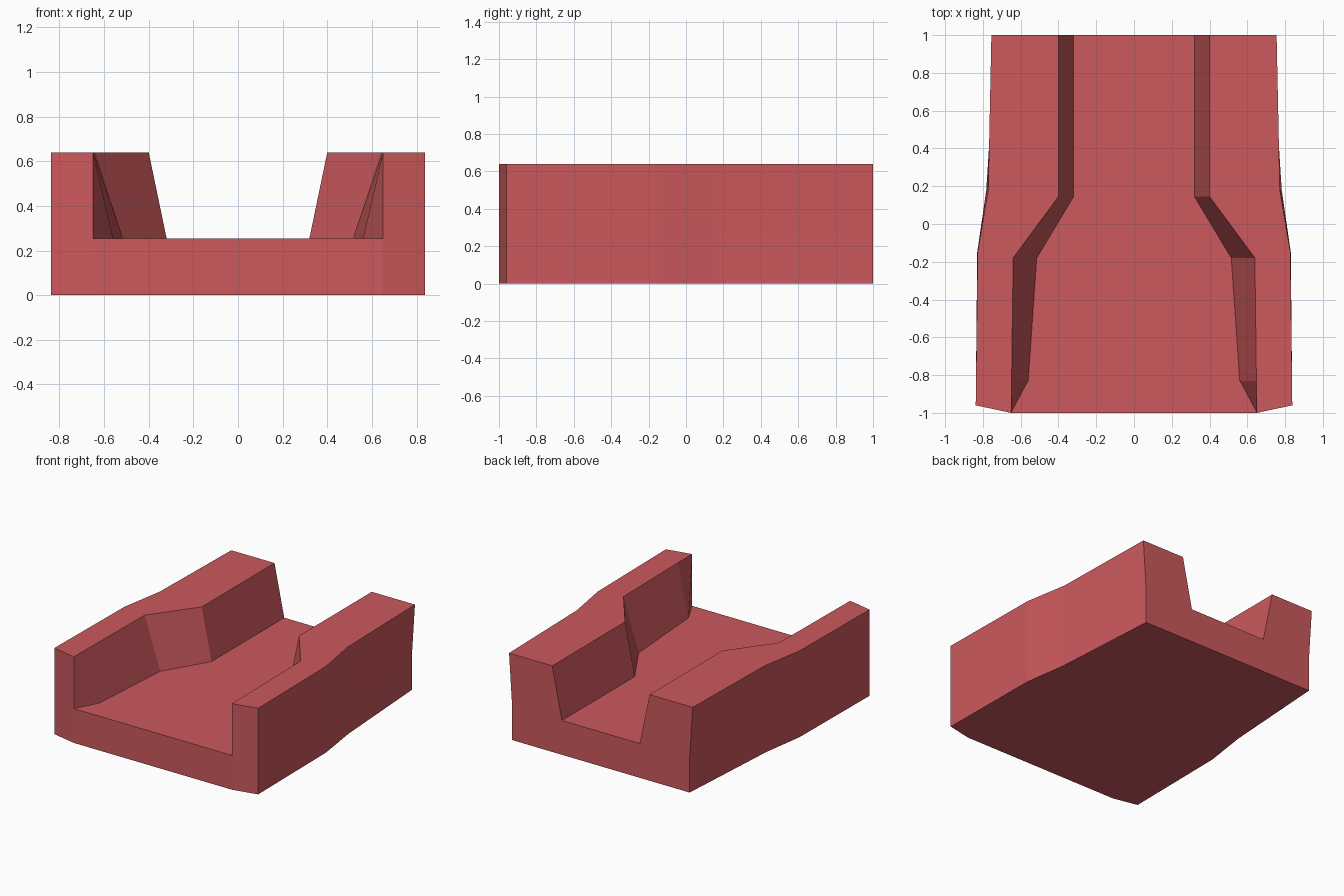
import bpy, bmesh

if "Cube" in bpy.data.objects:
    bpy.data.objects.remove(bpy.data.objects["Cube"])

FLOOR, TOP = 0.255, 0.64

# Right-half plan outlines, listed from back to front
outer_low = [(0.73, 1), (0.782, 0.18), (0.83, -0.15), (0.838, -0.96), (0.65, -1)]
outer_top = [(0.755, 1), (0.772, 0.18), (0.828, -0.15), (0.838, -0.96), (0.65, -1)]
inner_low = [(0.32, 1), (0.32, 0.145), (0.515, -0.18), (0.56, -0.83), (0.65, -1)]
inner_top = [(0.40, 1), (0.40, 0.145), (0.64, -0.18), (0.648, -0.83), (0.65, -1)]

bm = bmesh.new()


def row(points, z):
    return [bm.verts.new((x, y, z)) for x, y in points]


def strip(a, b):
    for i in range(len(a) - 1):
        bm.faces.new((a[i], a[i + 1], b[i + 1], b[i]))


base = row(outer_low, 0)
shelf = row(outer_low, FLOOR)
rim = row(outer_top, TOP)
foot = row(inner_low[:-1], FLOOR) + [shelf[-1]]
lip = row(inner_top[:-1], TOP) + [rim[-1]]
mid_base = row([(0, 1), (0, -1)], 0)
mid_floor = row([(0, 1), (0, -1)], FLOOR)

# Outer sides and the stepped channel wall
strip(base, shelf)
strip(shelf, rim)
strip(foot, lip)

# Underside, channel floor and wall top
bm.faces.new([mid_base[0]] + base + [mid_base[1]])
bm.faces.new([mid_floor[0]] + foot + [mid_floor[1]])
bm.faces.new(rim + lip[-2::-1])

# Front and back ends
bm.faces.new((mid_base[1], base[-1], shelf[-1], mid_floor[1]))
bm.faces.new((mid_base[0], base[0], shelf[0], foot[0], mid_floor[0]))
bm.faces.new((foot[0], shelf[0], rim[0], lip[0]))

bmesh.ops.recalc_face_normals(bm, faces=bm.faces)
# Make sure the underside faces down
under = min(bm.faces, key=lambda f: f.calc_center_median().z)
if under.normal.z > 0:
    bmesh.ops.reverse_faces(bm, faces=bm.faces)

mesh = bpy.data.meshes.new("channel_block")
bm.to_mesh(mesh)
bm.free()
block = bpy.data.objects.new("channel_block", mesh)
bpy.context.collection.objects.link(block)

# Left half
mirror = block.modifiers.new("mirror", 'MIRROR')
mirror.use_axis[0] = True

red = bpy.data.materials.new("red")
red.diffuse_color = (0.60, 0.10, 0.11, 1)
red.use_nodes = True
red.node_tree.nodes["Principled BSDF"].inputs["Base Color"].default_value = red.diffuse_color
mesh.materials.append(red)
